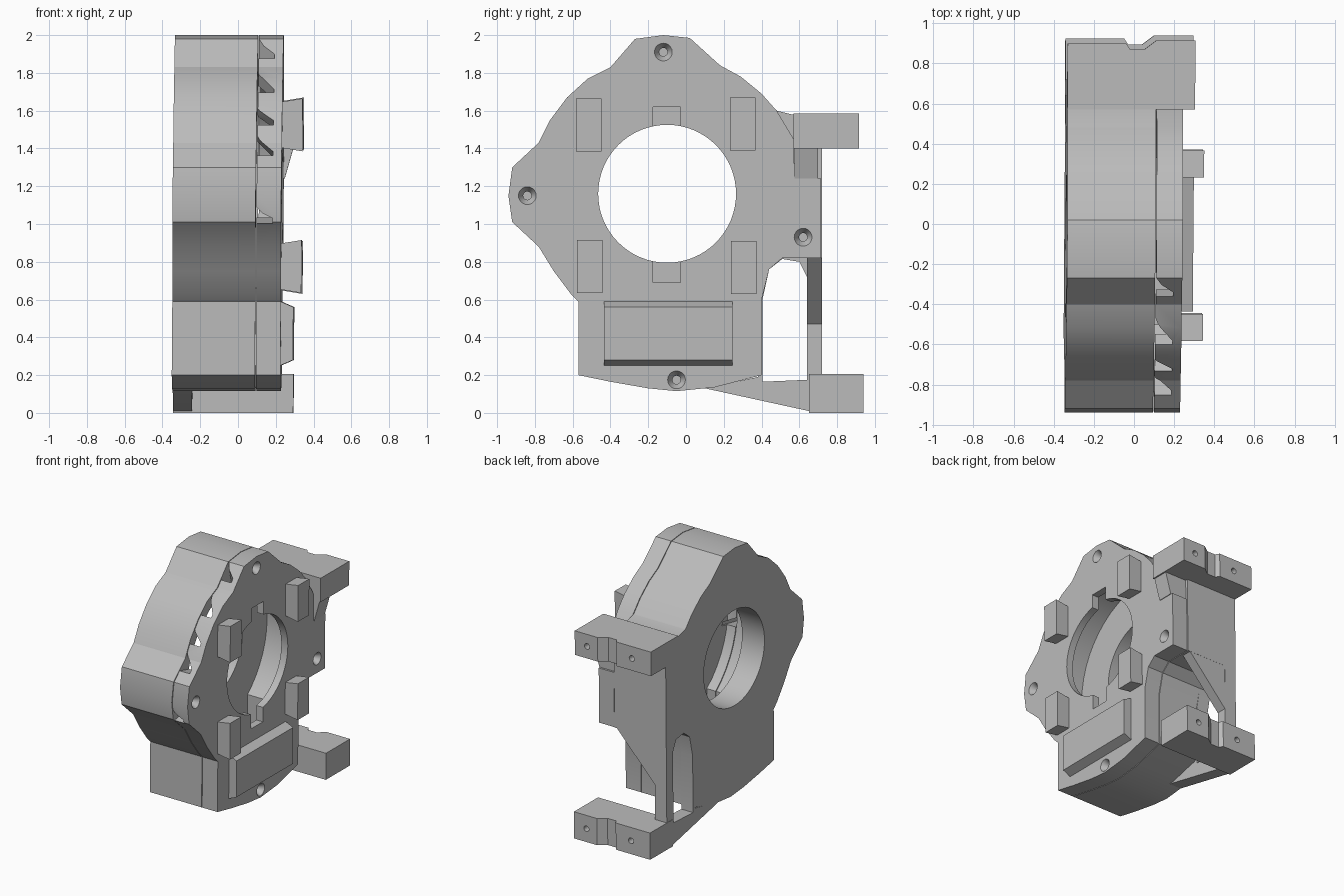
import bpy, bmesh
from math import sin, cos, radians, pi
from mathutils import Matrix

if "Cube" in bpy.data.objects:
    bpy.data.objects.remove(bpy.data.objects["Cube"])

grey = bpy.data.materials.new("plain grey")
grey.use_nodes = True
GREY = (0.5, 0.5, 0.5, 1)
grey.diffuse_color = GREY
grey.node_tree.nodes["Principled BSDF"].inputs["Base Color"].default_value = GREY

BORE_Y, BORE_Z = -0.1, 1.16
parts = []


def loft(name, lower, a, upper, b, axis="x", cutter=False):
    """Solid between two matching outlines lying across an axis."""
    place = {"x": lambda p, t: (t, p[0], p[1]),
             "y": lambda p, t: (p[0], t, p[1]),
             "z": lambda p, t: (p[0], p[1], t)}[axis]
    bm = bmesh.new()
    va = [bm.verts.new(place(p, a)) for p in lower]
    vb = [bm.verts.new(place(p, b)) for p in upper]
    n = len(va)
    bm.faces.new(va)
    bm.faces.new(vb)
    for i in range(n):
        j = (i + 1) % n
        bm.faces.new((va[i], va[j], vb[j], vb[i]))
    bmesh.ops.recalc_face_normals(bm, faces=bm.faces)
    mesh = bpy.data.meshes.new(name)
    bm.to_mesh(mesh)
    bm.free()
    mesh.materials.append(grey)
    ob = bpy.data.objects.new(name, mesh)
    bpy.context.collection.objects.link(ob)
    ob.hide_render = cutter
    if not cutter:
        parts.append(ob)
    return ob


def prism(name, outline, a, b, axis="x", cutter=False):
    return loft(name, outline, a, outline, b, axis, cutter)


def rect(u0, u1, v0, v1):
    return [(u0, v0), (u1, v0), (u1, v1), (u0, v1)]


def circle(u, v, r, n=48):
    return [(u + r * cos(2 * pi * i / n), v + r * sin(2 * pi * i / n)) for i in range(n)]


def sector(a0, a1, r0=0.6, r1=1.1):
    return [(BORE_Y + r * cos(radians(a)), BORE_Z + r * sin(radians(a)))
            for r, a in ((r0, a0), (r1, a0), (r1, a1), (r0, a1))]


def cut(ob, tool):
    mod = ob.modifiers.new("cut", "BOOLEAN")
    mod.operation, mod.solver, mod.object = "DIFFERENCE", "EXACT", tool
    bpy.context.view_layer.objects.active = ob
    bpy.ops.object.modifier_apply(modifier=mod.name)
    bpy.data.objects.remove(tool)


# Shared lobed outline in y and z, from the rear corner over the top to the base
lobes = [(0.48, 1.6), (0.4, 1.69), (0.29, 1.78), (0.18, 1.84), (0.02, 1.985),
         (-0.12, 2.0), (-0.27, 1.98), (-0.4, 1.83), (-0.52, 1.77), (-0.63, 1.67),
         (-0.72, 1.55), (-0.78, 1.43), (-0.92, 1.3), (-0.94, 1.15), (-0.92, 1.01),
         (-0.78, 0.88), (-0.7, 0.75), (-0.61, 0.63), (-0.57, 0.59), (-0.57, 0.2),
         (-0.4, 0.165), (-0.2, 0.13), (-0.05, 0.115), (0.15, 0.135), (0.4, 0.2),
         (0.4, 0.6), (0.44, 0.76), (0.51, 0.82)]

# Hollow housing, open towards the cover
housing = prism("housing", lobes + [(0.72, 0.82), (0.72, 1.58), (0.56, 1.58)], -0.34, 0.1)
cover = prism("cover", lobes + [(0.715, 0.82), (0.715, 1.24), (0.575, 1.24), (0.57, 1.45)],
              0.105, 0.235)
for ob, x0, x1 in ((housing, -0.15, 0.2), (cover, 0.0, 0.18)):
    cut(ob, prism("cavity", circle(BORE_Y, BORE_Z, 0.66), x0, x1, cutter=True))
    cut(ob, prism("lower_cavity", rect(-0.5, 0.33, 0.25, 0.75), x0, x1, cutter=True))
    cut(ob, prism("bore", circle(BORE_Y, BORE_Z, 0.365, 64), -0.5, 0.5, cutter=True))

# Key notches in the cover bore
for z0, z1 in ((1.4, 1.62), (0.69, 0.9)):
    cut(cover, prism("notch", rect(-0.175, -0.03, z0, z1), 0, 0.5, cutter=True))

# Slanted slots in the cover skirt
for a0, a1 in ((100, 110), (117, 133), (140, 150), (153, 165), (184, 191)):
    cut(cover, loft("slot", sector(a0, a1), 0.09, sector(a1 - 2, a1), 0.19, cutter=True))

# Countersunk screw holes
for y, z in ((-0.12, 1.91), (-0.84, 1.15), (0.62, 0.93), (-0.05, 0.175)):
    cut(cover, loft("countersink", circle(y, z, 0.022, 20), 0.19,
                    circle(y, z, 0.05, 20), 0.24, cutter=True))
    cut(cover, prism("screw_hole", circle(y, z, 0.022, 20), 0.12, 0.22, cutter=True))

# Flared pads on the cover
for i, (y, z) in enumerate(((-0.515, 1.525), (0.3, 1.53), (-0.51, 0.775), (0.305, 0.77))):
    foot = rect(y - 0.067, y + 0.067, z - 0.12, z + 0.12)
    rim = rect(y - 0.067, y + 0.067, z - 0.14, z + 0.14)
    loft(f"pad_{i + 1}", foot, 0.22, rim, 0.342)

# Wide block with sloping long edges
loft("lower_block", rect(-0.435, 0.245, 0.245, 0.595), 0.22,
     rect(-0.435, 0.245, 0.28, 0.56), 0.3)

# Lower side plate with its window
plate = prism("side_plate", [(0.1, 0.13), (0.65, 0.01), (0.72, 0.01), (0.72, 0.83),
                             (0.38, 0.83), (0.38, 0.19)], -0.34, -0.24)
cut(plate, prism("window", [(0.405, 0.165), (0.64, 0.175), (0.64, 0.72), (0.6, 0.8),
                            (0.51, 0.815), (0.44, 0.76), (0.405, 0.6)],
                 -0.5, 0, cutter=True))

# Tapering rear strut
prism("rear_strut", [(-0.34, 0.1), (-0.24, 0.1), (-0.24, 0.47), (0.08, 0.82),
                     (0.08, 0.9), (-0.34, 0.9)], 0.64, 0.719, "y")

# Mounting arms with a grooved rear face and two bolt holes
for name, y0, y1, z0, z1 in (("upper_arm", 0.57, 0.915, 1.4, 1.585),
                             ("lower_arm", 0.65, 0.94, 0.0, 0.205)):
    arm = prism(name, [(-0.342, y0), (0.295, y0), (0.295, y1), (0.1, y1), (0.04, y1 - 0.045),
                       (-0.03, y1 - 0.045), (-0.05, y1 - 0.015), (-0.342, y1 - 0.015)],
                z0, z1, "z")
    for x in (-0.18, 0.19):
        cut(arm, prism("bolt_hole", circle(x, (z0 + z1) / 2, 0.022, 16),
                       y1 - 0.15, y1 + 0.1, "y", True))

# Gusset beneath the upper arm
loft("arm_gusset", rect(0.09, 0.24, 0.575, 0.7), 1.24,
     rect(0.09, 0.29, 0.575, 0.7), 1.42, "z")

# Slight lean of the whole casting, then crisp shading
lean = Matrix(((1, 0.008, 0.008, -0.008), (0, 1, 0, 0), (0, 0, 1, 0), (0, 0, 0, 1)))
bpy.ops.object.select_all(action="DESELECT")
for ob in parts:
    ob.data.transform(lean)
    ob.select_set(True)
bpy.context.view_layer.objects.active = housing
bpy.ops.object.shade_smooth_by_angle(angle=radians(20))
